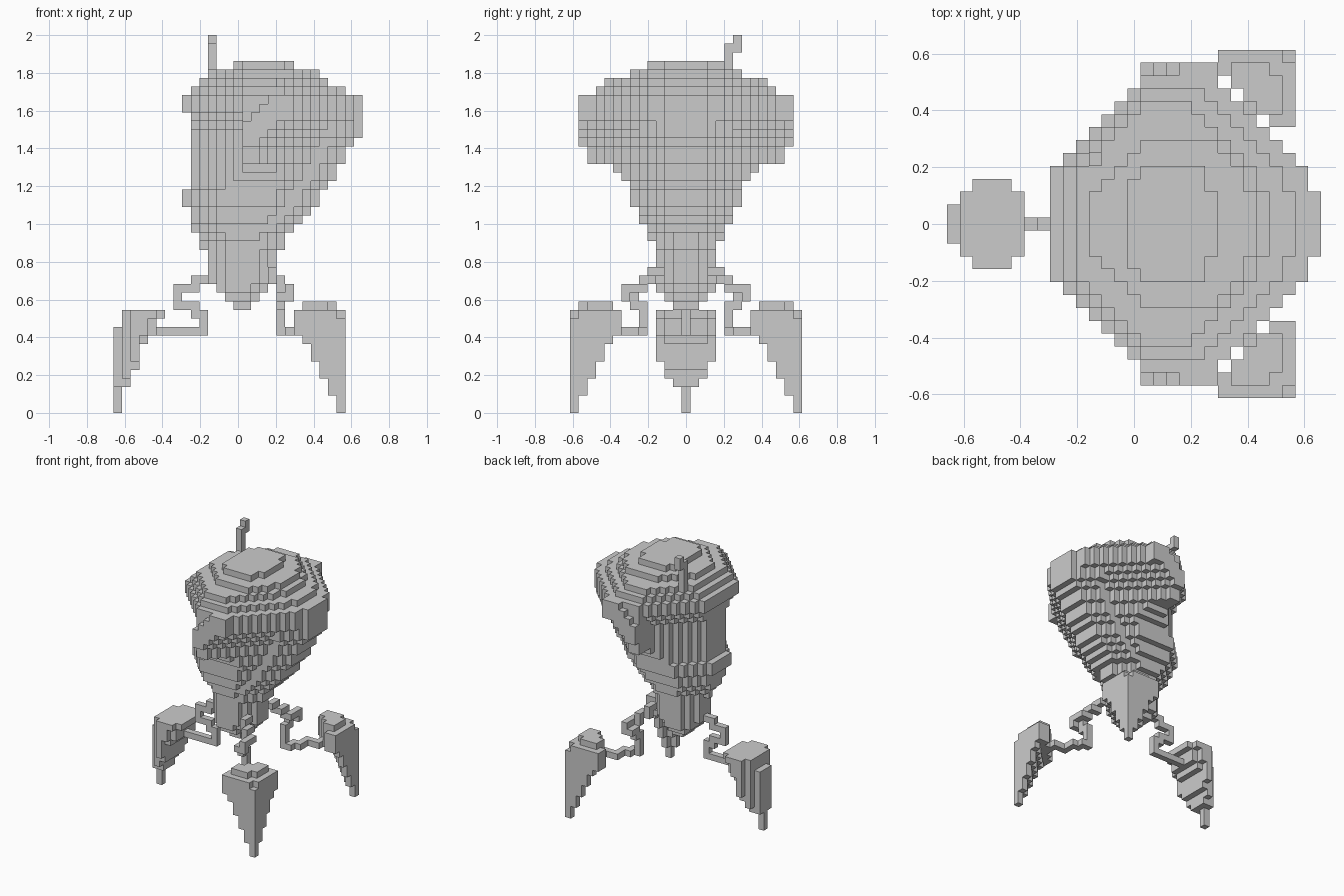
import bpy
import bmesh
from mathutils import Vector

UNIT = 2 / 44  # edge of one small cube

if "Cube" in bpy.data.objects:
    bpy.data.objects.remove(bpy.data.objects["Cube"])

grey = bpy.data.materials.new("plain grey")
grey.use_nodes = True
tint = (0.6, 0.6, 0.6, 1)
grey.diffuse_color = tint
grey.node_tree.nodes["Principled BSDF"].inputs["Base Color"].default_value = tint


def build(name, cells):
    """Skin a set of (x, y, z) cubes, keeping outer faces only."""
    bm = bmesh.new()
    cells = set(cells)
    for cell in cells:
        for axis in range(3):
            for side in (-1, 1):
                step = [0, 0, 0]
                step[axis] = side
                if tuple(c + s for c, s in zip(cell, step)) in cells:
                    continue
                n = Vector(step)
                u = Vector((step[2], step[0], step[1]))
                v = n.cross(u)
                mid = Vector(cell) + Vector((0, 0, 0.5)) + n / 2
                ring = [mid + (a * u + b * v) / 2
                        for a, b in ((-1, -1), (1, -1), (1, 1), (-1, 1))]
                bm.faces.new([bm.verts.new(p * UNIT) for p in ring])
    bmesh.ops.remove_doubles(bm, verts=bm.verts, dist=UNIT / 100)
    mesh = bpy.data.meshes.new(name)
    bm.to_mesh(mesh)
    bm.free()
    mesh.materials.append(grey)
    obj = bpy.data.objects.new(name, mesh)
    bpy.context.collection.objects.link(obj)
    return obj


def trace(points):
    """Cubes along a path, moving along one axis at a time."""
    here = list(points[0])
    cells = {tuple(here)}
    for target in points[1:]:
        for axis in range(3):
            while here[axis] != target[axis]:
                here[axis] += 1 if target[axis] > here[axis] else -1
                cells.add(tuple(here))
    return cells


def slab(level, x_min, x_max, half, left_cut, right_cut, slant):
    """One horizontal layer: a box with four chamfered corners."""
    return {(x, y, level)
            for x in range(x_min, x_max + 1)
            for y in range(-half, half + 1)
            if abs(y) - x <= left_cut and x + slant * abs(y) <= right_cut}


# Body layers: bottom level, left end, right end, half depth
layers = [
    (12, 0, 1, 1), (13, -1, 2, 2), (14, -2, 3, 3), (15, -3, 4, 3),
    (17, -3, 4, 3), (19, -4, 5, 3), (20, -4, 5, 4), (21, -5, 6, 4),
    (22, -5, 7, 5), (23, -5, 8, 5), (24, -6, 9, 6), (26, -5, 10, 6),
    (27, -5, 11, 7), (28, -5, 11, 8), (29, -5, 12, 11), (31, -5, 13, 12),
    (32, -5, 14, 12), (35, -6, 14, 12), (37, -5, 12, 10),
    (38, -4, 10, 9), (39, -3, 9, 6), (40, 0, 6, 4),
]
tail, body = set(), set()
ends = [row[0] for row in layers[1:]] + [41]
for (low, x_min, x_max, half), end in zip(layers, ends):
    for level in range(low, end):
        part = tail if level < 19 else body
        crown = level > 36
        slant = min(1.12, max(0.88, 0.88 + 0.12 * (34 - level)))
        right = min(16.6, x_max + (1.6 if level < 21 else 2.6))
        if crown:
            left = half - 1
        elif level > 32:
            left = min(10, level - 25)
        elif level < 21:
            left = half + 1
        else:
            left = min(7, half + 2) + (1 if low == 24 else 0)
        part |= slab(level, x_min, x_max, min(half, 11), left, right, slant)
        # Side wings standing out from the body
        if half > 10 and not crown:
            part |= slab(level, 1, x_max, 11, 11, right, slant)
            if half == 12:
                part |= slab(level, max(1, level - 32), x_max, 12, 11, right, slant)
build("lower_body", tail)
build("main_body", body)

# Antenna on the rear of the crown
build("antenna", trace([(-3, 5, 37), (-3, 5, 42), (-3, 6, 42), (-3, 6, 43)]))

# Right leg: bent arm and tapered foot
build("right_arm", trace([
    (-4, 0, 15), (-5, 0, 15), (-5, 0, 14), (-7, 0, 14), (-7, 0, 12),
    (-6, 0, 12), (-5, 0, 12), (-5, 0, 11), (-4, 0, 11), (-4, 0, 9),
    (-10, 0, 9)]))
foot = set()
inner_edge = [-14, -14, -14, -13, -13, -12, -12, -12, -11, -10, -10, -9]
for level, inner in enumerate(inner_edge):
    half = 0 if level < 3 else min(3, level // 2)
    for x in range(-13 if level > 9 else -14, inner + 1):
        reach = min(half, x + 15, inner - x + (2 if level > 7 else 3))
        foot |= {(x, y, level) for y in range(-reach, reach + 1)}
build("right_foot", foot)

# Front and rear left legs, mirrored across the middle
arm = trace([(4, 3, 16), (4, 4, 15), (5, 5, 15), (5, 5, 14), (6, 7, 14),
             (6, 7, 13), (5, 6, 12), (5, 5, 11), (5, 5, 9), (6, 6, 9),
             (7, 8, 9), (9, 10, 9)])
wedge = set()
for level in range(13):
    limit = 19 if level > 8 else 25 - level // 2
    inset = 1 if level == 12 else 0
    wedge |= {(x, y, level)
              for x in range(7 + inset, 13 - inset)
              for y in range(8 + inset, 14 - inset)
              if limit <= x + y < (23 if inset else 36 - level)}
for place, side in (("rear", 1), ("front", -1)):
    build(place + "_left_arm", [(x, y * side, z) for x, y, z in arm])
    build(place + "_left_foot", [(x, y * side, z) for x, y, z in wedge])
